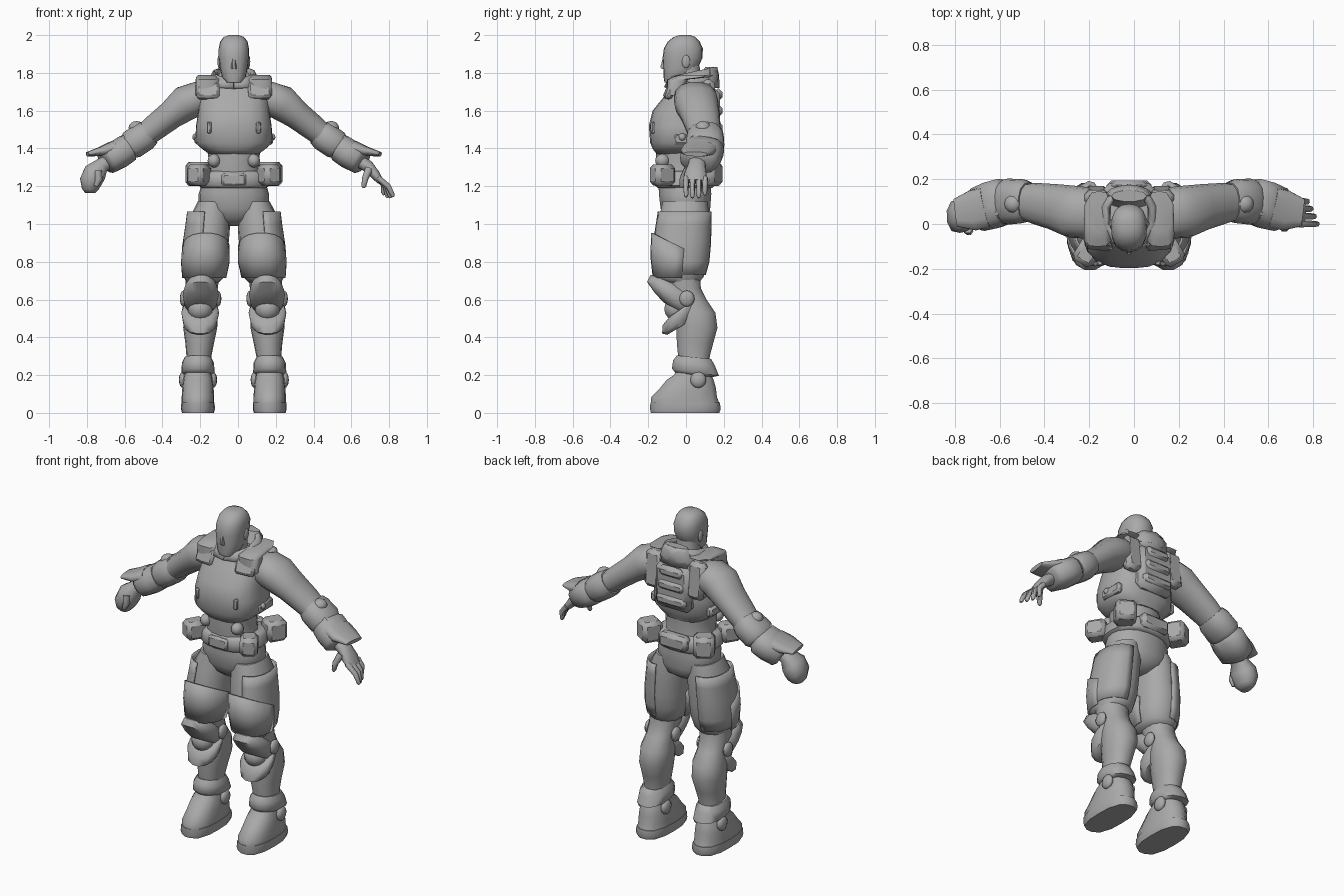
import bpy, bmesh, math
from mathutils import Vector, Matrix

MID = -0.022          # body centre line, the open hand reaches further than the fist
mat = bpy.data.materials.new("plain_grey")
mat.diffuse_color = (0.40, 0.40, 0.40, 1)


def finish(name, bm, s=1, thick=0, bevel=0):
    """Mirror by side s, shift to the centre line and make the object."""
    for v in bm.verts:
        v.co.x = v.co.x * s + MID
    bmesh.ops.recalc_face_normals(bm, faces=bm.faces)
    me = bpy.data.meshes.new(name)
    bm.to_mesh(me)
    bm.free()
    me.materials.append(mat)
    ob = bpy.data.objects.new(name, me)
    bpy.context.collection.objects.link(ob)
    if thick:
        m = ob.modifiers.new("thickness", 'SOLIDIFY')
        m.thickness, m.offset = thick, 0
    if bevel:
        m = ob.modifiers.new("bevel", 'BEVEL')
        m.width, m.segments = bevel, 1
    return ob


def loft(name, rings, s=1, n=14, power=2.3, path=False, arc=None, thick=0):
    """Skin rings (x, y, z, ru, rv, slope); path=True turns rings along the centres."""
    bm = bmesh.new()
    cs = [Vector(r[:3]) for r in rings]
    a0, a1 = [math.radians(a) for a in (arc or (0, 360))]
    count = n + 1 if arc else n
    rows = []
    for i, r in enumerate(rings):
        u, v = Vector((1, 0, 0)), Vector((0, 1, 0))
        if path:
            t = (cs[min(i + 1, len(cs) - 1)] - cs[max(i - 1, 0)]).normalized()
            u = Vector((0, 1, 0))
            u = (u - t * u.dot(t)).normalized()
            v = t.cross(u)
        slope = r[5] if len(r) > 5 else 0
        row = []
        for k in range(count):
            a = a0 + (a1 - a0) * k / n
            c, d = math.cos(a), math.sin(a)
            f = (abs(c) ** power + abs(d) ** power) ** (-1 / power)
            p = cs[i] + u * (r[3] * c * f) + v * (r[4] * d * f)
            p.z += slope * r[4] * d * f
            row.append(bm.verts.new(p))
        rows.append(row)
    for p, q in zip(rows, rows[1:]):
        for k in range(n):
            j = (k + 1) % count
            bm.faces.new((p[k], p[j], q[j], q[k]))
    if not arc:
        bm.faces.new(rows[0])
        bm.faces.new(rows[-1])
    return finish(name, bm, s, thick)


def box(name, c, size, s=1, rot=(0, 0, 0), bevel=0.012):
    bm = bmesh.new()
    bmesh.ops.create_cube(bm, size=1)
    R = Matrix.Rotation(rot[2], 4, 'Z') @ Matrix.Rotation(rot[1], 4, 'Y') @ Matrix.Rotation(rot[0], 4, 'X')
    bmesh.ops.transform(bm, verts=bm.verts, matrix=Matrix.Translation(c) @ R @ Matrix.Diagonal((*size, 1)))
    return finish(name, bm, s, bevel=bevel)


def ball(name, c, r, s=1):
    bm = bmesh.new()
    bmesh.ops.create_uvsphere(bm, u_segments=12, v_segments=8, radius=1)
    bmesh.ops.transform(bm, verts=bm.verts, matrix=Matrix.Translation(c) @ Matrix.Diagonal((*r, 1)))
    return finish(name, bm, s)


# head
loft("head", [(0, -.08, 1.75, .04, .034), (0, -.052, 1.775, .062, .066), (0, -.03, 1.82, .072, .09),
              (0, -.018, 1.88, .08, .106), (0, -.014, 1.93, .08, .103), (0, -.012, 1.965, .073, .085),
              (0, -.008, 1.99, .054, .058), (0, -.006, 2.0, .025, .03)], n=16, power=2.5)
loft("nose", [(0, -.113, 1.82, .015, .016), (0, -.12, 1.832, .015, .017), (0, -.112, 1.885, .009, .01)], n=6)
loft("neck", [(0, .03, 1.68, .08, .075), (0, .01, 1.76, .065, .068), (0, .005, 1.84, .064, .068)])

# torso and vest
loft("abdomen", [(0, -.01, 1.18, .165, .135), (0, -.02, 1.27, .14, .13), (0, -.025, 1.35, .135, .135),
                 (0, -.02, 1.46, .15, .13)], n=16)
loft("vest", [(0, -.02, 1.37, .13, .135), (0, -.025, 1.395, .165, .15), (0, -.025, 1.43, .205, .165),
              (0, -.022, 1.52, .2, .175), (0, -.012, 1.6, .187, .165), (0, .02, 1.68, .185, .132),
              (0, .035, 1.73, .17, .12), (0, .04, 1.765, .11, .1)], n=22, power=2.8)
loft("collar", [(0, .03, 1.72, .13, .135), (0, .035, 1.765, .12, .128, .15), (0, .035, 1.8, .1, .118, .25)],
     n=10, thick=.025, arc=(-90, 270))
loft("collar_roll", [(0, .115, 1.75, .11, .055), (0, .13, 1.795, .095, .045), (0, .125, 1.83, .078, .025)], n=10)
box("back_pack", (0, .14, 1.585), (.24, .08, .27), bevel=.03)
for i, z in enumerate((1.51, 1.6, 1.685)):
    box("pack_roll", (0, .172, z), (.2 - .02 * i, .045, .065), bevel=.02)

# hips and belt
loft("pelvis", [(0, 0, .99, .04, .06), (0, .003, 1.03, .14, .115), (0, -.003, 1.08, .186, .132),
                (0, -.005, 1.16, .186, .14), (0, -.005, 1.23, .165, .135)], n=18)
loft("belt", [(0, -.005, 1.19, .17, .145), (0, -.005, 1.205, .19, .16), (0, -.005, 1.265, .185, .157),
              (0, -.005, 1.28, .165, .14)], n=18, power=2.6)
box("belt_buckle", (0, -.158, 1.235), (.13, .03, .07))
box("belt_back_bag", (0, .14, 1.25), (.19, .07, .09), bevel=.02)

for s in (-1, 1):
    ball("ear", (.077, .0, 1.86), (.01, .022, .035), s)
    # vest fittings
    loft("shoulder_strap", [(.14, -.06, 1.68, .062, .04), (.14, -.045, 1.765, .062, .055), (.14, .03, 1.778, .06, .1),
                            (.135, .055, 1.788, .055, .09)], s, n=12, power=4)
    box("strap_back", (.145, .125, 1.655), (.11, .07, .22), s, (.1, 0, 0), .022)
    box("strap_front", (.135, -.085, 1.705), (.12, .04, .09), s, (-.4, 0, .1))
    box("chest_clip", (.13, -.174, 1.51), (.024, .025, .06), s, (0, 0, .3), .006)
    box("vest_side_pad", (.188, .01, 1.45), (.04, .15, .06), s)
    ball("side_knob", (.2, -.02, 1.46), (.02, .02, .02), s)
    ball("belly_canister", (.105, -.125, 1.335), (.034, .038, .036), s)
    box("front_pouch", (.185, -.125, 1.26), (.1, .12, .11), s, (0, 0, .55), .02)
    box("back_pouch", (.185, .12, 1.265), (.12, .12, .125), s, (0, 0, -.55), .02)

    # thigh and its armour
    loft("thigh", [(.165, -.03, .69, .085, .1), (.158, -.035, .72, .108, .13), (.152, -.03, .79, .12, .146),
                   (.148, -.022, .87, .118, .148), (.135, -.017, .96, .113, .142), (.125, -.008, 1.04, .106, .134),
                   (.11, -.005, 1.12, .08, .12)], s)
    loft("thigh_plate", [(.156, -.035, .73, .112, .135), (.15, -.03, .8, .122, .149),
                         (.147, -.022, .9, .119, .15), (.14, -.013, 1.0, .111, .143),
                         (.136, -.008, 1.065, .107, .138)], s, n=10, arc=(-80, 90), thick=.01)
    loft("thigh_front_pad", [(.157, -.034, .715, .112, .137), (.151, -.03, .8, .124, .154, -.2),
                             (.148, -.024, .875, .121, .155, -.5)], s, n=12, arc=(-185, 5), thick=.01)

    # knee and calf
    loft("calf", [(.19, .045, .2, .066, .08), (.185, .042, .3, .066, .085), (.181, .048, .37, .076, .098),
                  (.178, .058, .45, .09, .11), (.176, .052, .53, .09, .105), (.174, .022, .6, .078, .088),
                  (.17, -.01, .66, .085, .09), (.165, -.025, .74, .09, .1)], s)
    loft("knee_plate", [(.177, -.05, .55, .07, .07, -.5), (.176, -.06, .585, .088, .11, -.5),
                        (.175, -.07, .625, .096, .138, -.5), (.173, -.06, .665, .082, .13, -.5),
                        (.172, -.05, .68, .06, .09, -.5)], s)
    ball("knee_cap", (.178, -.055, .55), (.066, .06, .062), s)
    loft("shin_guard", [(.18, -.03, .455, .075, .07, .6), (.179, -.038, .478, .09, .09, .65),
                        (.178, -.03, .53, .1, .095, .7), (.178, -.02, .555, .09, .07, .7)], s)
    for dx in (-.09, .09):
        ball("knee_joint", (.176 + dx, .005, .605), (.02, .04, .043), s)
        ball("ankle_joint", (.19 + dx * .88, .065, .175), (.022, .042, .043), s)

    # boot
    loft("ankle_guard", [(.19, .045, .2, .072, .1, -.1), (.19, .05, .215, .088, .126, -.15),
                         (.19, .042, .265, .085, .112, -.12), (.19, .042, .295, .07, .092, -.1)], s)
    loft("boot", [(.19, -.005, .05, .086, .183), (.19, -.01, .085, .086, .175), (.19, .01, .13, .083, .15),
                  (.19, .022, .175, .078, .125), (.19, .035, .2, .073, .1), (.19, .04, .24, .068, .085)],
         s, power=2.6)
    loft("boot_sole", [(.19, -.005, 0, .084, .182), (.19, -.003, .02, .09, .188), (.19, -.005, .055, .088, .185)],
         s, power=2.8)

    # arm
    loft("upper_arm", [(.13, .05, 1.665, .09, .075), (.19, .05, 1.665, .115, .09), (.255, .055, 1.64, .117, .095),
                       (.33, .075, 1.58, .104, .077), (.42, .092, 1.51, .092, .07), (.48, .1, 1.46, .08, .062),
                       (.53, .1, 1.43, .075, .06)], s, path=True)
    loft("elbow_guard", [(.45, .1, 1.485, .085, .072), (.475, .102, 1.465, .098, .08), (.54, .1, 1.42, .103, .079),
                         (.56, .1, 1.405, .09, .068)], s, path=True, power=2.6)
    ball("elbow_joint", (.515, .09, 1.51), (.042, .042, .035), s)
    loft("forearm_guard", [(.55, .1, 1.41, .075, .06), (.565, .1, 1.4, .104, .076), (.61, .085, 1.37, .107, .078),
                           (.67, .065, 1.335, .1, .072), (.685, .06, 1.325, .075, .052)], s, path=True, power=2.8)
    loft("wrist_flare", [(.64, .075, 1.4, .09, .04), (.7, .06, 1.385, .09, .026), (.775, .05, 1.37, .062, .012)],
         s, n=12, path=True, power=3)
    box("forearm_pouch", (.6, .07, 1.435), (.09, .09, .04), s, (0, .6, 0))

# open hand
loft("open_palm", [(.66, .06, 1.335, .045, .035), (.71, .055, 1.305, .048, .033), (.75, .05, 1.26, .06, .026),
                   (.775, .048, 1.225, .058, .018)], 1, n=10, path=True)
for y, x, z in ((.0, .848, 1.14), (.034, .835, 1.135), (.068, .82, 1.135), (.1, .8, 1.15)):
    loft("finger", [(.762, y, 1.245, .016, .016), ((x + .775) / 2 + .006, y, (z + 1.24) / 2 + .01, .0145, .0145),
                    (x - .008, y, z + .015, .012, .012), (x - .004, y, z + .003, .006, .006)], 1, n=7, path=True)
loft("thumb", [(.715, .01, 1.29, .022, .022), (.695, -.018, 1.24, .017, .017), (.688, -.022, 1.2, .013, .013),
               (.687, -.022, 1.19, .006, .006)], 1, n=7, path=True)

# closed fist
loft("fist", [(.66, .06, 1.335, .045, .035), (.7, .05, 1.31, .05, .04), (.735, .04, 1.27, .075, .062),
              (.757, .035, 1.225, .075, .06), (.76, .035, 1.185, .06, .045), (.76, .036, 1.165, .04, .028)],
     -1, n=10, path=True, power=2.8)
loft("fist_thumb", [(.72, -.02, 1.28, .022, .022), (.715, -.03, 1.235, .02, .02), (.73, -.03, 1.2, .012, .012)],
     -1, n=7, path=True)

# smooth shading with sharp plate edges
for ob in bpy.context.scene.objects:
    ob.select_set(True)
    bpy.context.view_layer.objects.active = ob
bpy.ops.object.shade_smooth_by_angle(angle=math.radians(55))
